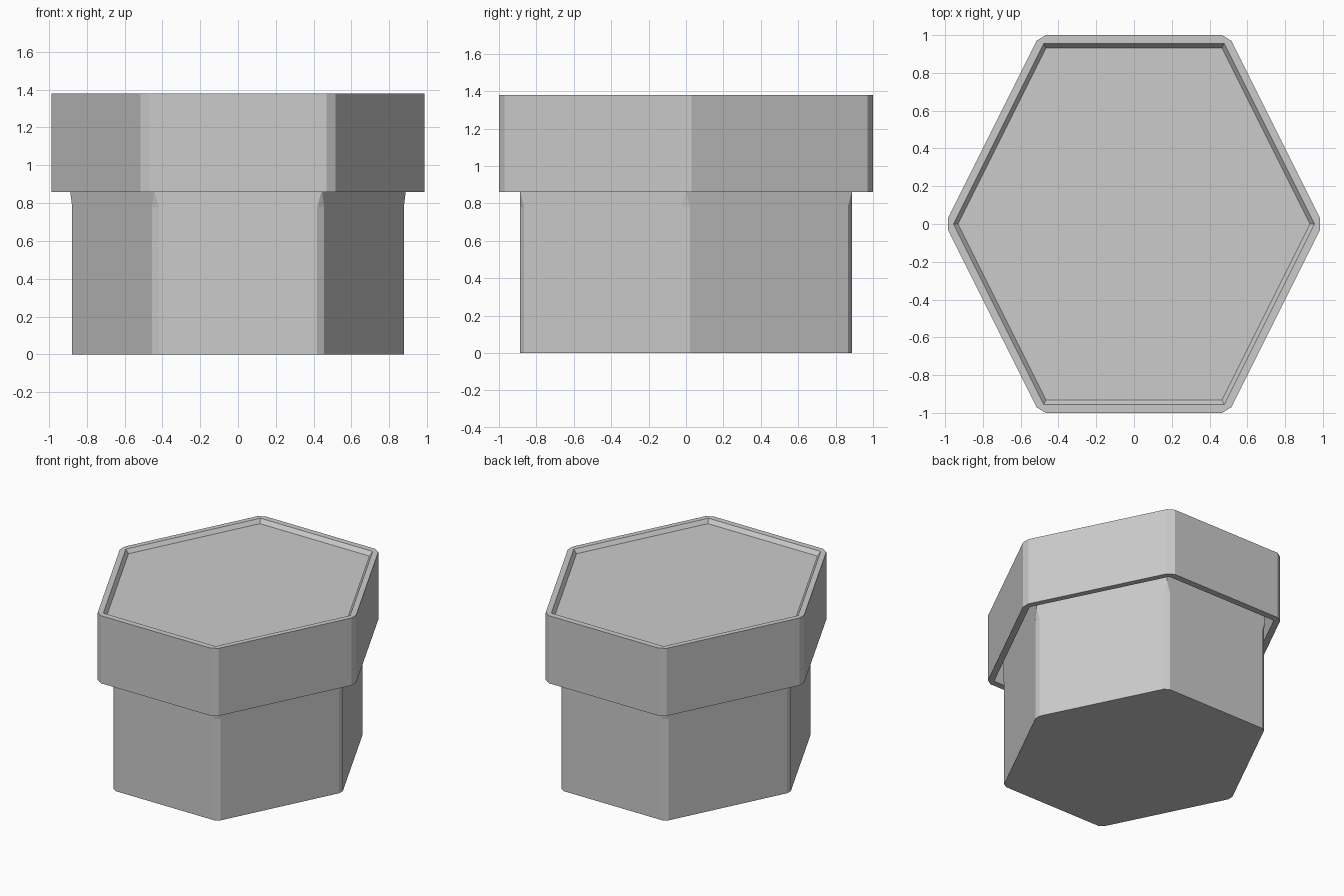
import bpy, bmesh
from mathutils import Vector

if "Cube" in bpy.data.objects:
    bpy.data.objects.remove(bpy.data.objects["Cube"])


def hex_ring(size, z, chamfer):
    """Hexagon with points on the x axis, each corner cut back by chamfer."""
    base = [(1, 0), (0.5, 1), (-0.5, 1), (-1, 0), (-0.5, -1), (0.5, -1)]
    corners = [Vector((x * size, y * size, z)) for x, y in base]
    ring = []
    for i, corner in enumerate(corners):
        for other in (corners[i - 1], corners[(i + 1) % 6]):
            ring.append(corner + (other - corner).normalized() * chamfer)
    return ring


def loft(name, sections):
    """Closed solid through a list of (size, z, chamfer) sections."""
    bm = bmesh.new()
    rings = [[bm.verts.new(p) for p in hex_ring(*s)] for s in sections]
    for low, high in zip(rings, rings[1:]):
        for i in range(12):
            j = (i + 1) % 12
            bm.faces.new((low[i], low[j], high[j], high[i]))
    bm.faces.new(rings[0])
    bm.faces.new(rings[-1])
    # sharp corners have doubled points
    bmesh.ops.remove_doubles(bm, verts=bm.verts, dist=1e-5)
    bmesh.ops.recalc_face_normals(bm, faces=bm.faces)
    mesh = bpy.data.meshes.new(name)
    bm.to_mesh(mesh)
    bm.free()
    obj = bpy.data.objects.new(name, mesh)
    bpy.context.collection.objects.link(obj)
    return obj


# Box body: chamfered corners that run out to sharp ones under the lid
loft("box_body", [
    (0.888, 0.0, 0.025),
    (0.888, 0.78, 0.025),
    (0.888, 0.87, 0.0),
    (0.888, 1.32, 0.0),
])

# Lid: shallow tray on top, chamfered skirt, hollow underneath
loft("lid", [
    (0.932, 1.35, 0.0),
    (0.955, 1.38, 0.0),
    (1.0, 1.38, 0.033),
    (1.0, 0.86, 0.033),
    (0.95, 0.86, 0.0),
    (0.95, 1.30, 0.0),
])
